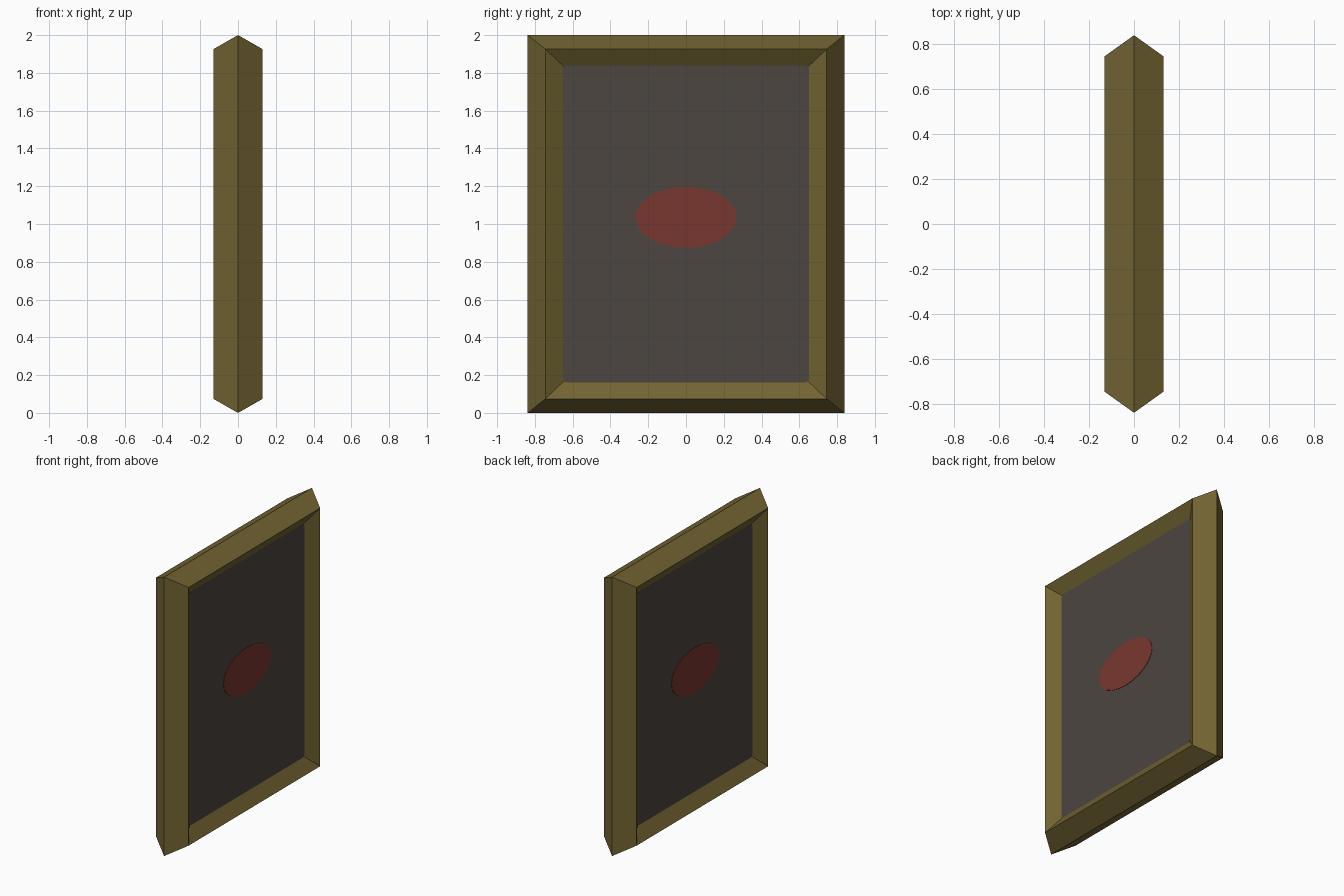
import bpy, bmesh, math

if "Cube" in bpy.data.objects:
    bpy.data.objects.remove(bpy.data.objects["Cube"])

def material(name, rgb):
    m = bpy.data.materials.new(name)
    m.diffuse_color = (*[(c / 255 / 12.92 if c < 10 else ((c / 255 + .055) / 1.055) ** 2.4) for c in rgb], 1)
    m.use_nodes = True
    m.node_tree.nodes["Principled BSDF"].inputs["Base Color"].default_value = m.diffuse_color
    return m

OLIVE = material("olive gold", (114, 100, 50))
SLATE = material("warm grey", (76, 70, 64))
RED = material("dull red", (122, 55, 48))
MID = 1.0

def make_object(name, bm, mat):
    bmesh.ops.recalc_face_normals(bm, faces=bm.faces)
    me = bpy.data.meshes.new(name)
    bm.to_mesh(me)
    bm.free()
    me.materials.append(mat)
    ob = bpy.data.objects.new(name, me)
    bpy.context.collection.objects.link(ob)
    return ob

def prism(name, outline, x0, x1, mat):
    """Extrude a (y, z) outline along x."""
    bm = bmesh.new()
    a = [bm.verts.new((x0, y, z)) for y, z in outline]
    b = [bm.verts.new((x1, y, z)) for y, z in outline]
    bm.faces.new(a)
    bm.faces.new(b)
    n = len(a)
    for i in range(n):
        j = (i + 1) % n
        bm.faces.new((a[i], a[j], b[j], b[i]))
    return make_object(name, bm, mat)

# Frame: faceted section (x, half width, half height) swept round a rectangle
section = [(0, .838, 1.0), (.13, .745, .926), (.07, .652, .838), (.058, .633, .82),
           (-.058, .633, .82), (-.07, .652, .838), (-.13, .745, .926)]
bm = bmesh.new()
rings = [[bm.verts.new((x, sy * hy, MID + sz * hz))
          for sy, sz in ((-1, -1), (1, -1), (1, 1), (-1, 1))] for x, hy, hz in section]
for k, ring in enumerate(rings):
    nxt = rings[(k + 1) % len(rings)]
    for i in range(4):
        j = (i + 1) % 4
        bm.faces.new((ring[i], ring[j], nxt[j], nxt[i]))
make_object("frame", bm, OLIVE)

# Panel: slab with small rounded corners
hy, hz, r = .654, .84, .03
outline = []
for q, (sy, sz) in enumerate(((1, 1), (-1, 1), (-1, -1), (1, -1))):
    for s in range(4):
        t = math.radians(90 * q + 30 * s)
        outline.append((sy * (hy - r) + r * math.cos(t), MID + sz * (hz - r) + r * math.sin(t)))
prism("panel", outline, -.07, .07, SLATE)

# Red oval plate on both faces
oval = [(.268 * math.cos(math.tau * i / 24), 1.035 + .162 * math.sin(math.tau * i / 24)) for i in range(24)]
for side, name in ((1, "oval_right"), (-1, "oval_left")):
    prism(name, oval, side * .068, side * .073, RED)
